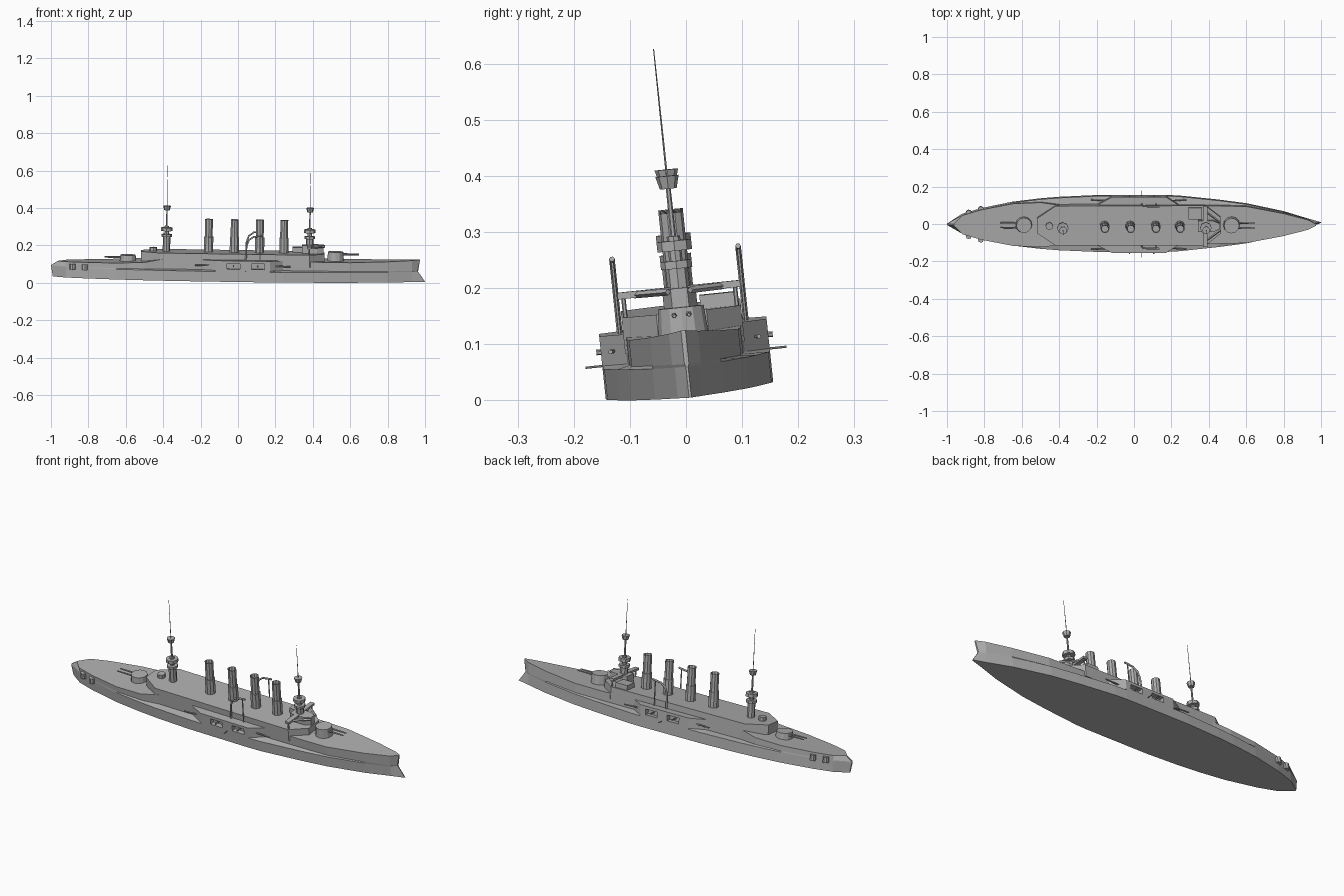
import bpy, bmesh, math
from mathutils import Matrix, Vector

if "Cube" in bpy.data.objects:
    bpy.data.objects.remove(bpy.data.objects["Cube"])

grey = bpy.data.materials.new("warship_grey")
grey.use_nodes = True
COL = (0.42, 0.42, 0.42, 1)
grey.diffuse_color = COL
next(n for n in grey.node_tree.nodes if n.type == 'BSDF_PRINCIPLED').inputs["Base Color"].default_value = COL
parts = []


def finish(name, bm):
    bmesh.ops.recalc_face_normals(bm, faces=bm.faces)
    me = bpy.data.meshes.new(name)
    bm.to_mesh(me)
    bm.free()
    me.materials.append(grey)
    ob = bpy.data.objects.new(name, me)
    bpy.context.collection.objects.link(ob)
    parts.append(ob)
    return ob


def box(name, x0, x1, y0, y1, z0, z1):
    bm = bmesh.new()
    size = Matrix.Diagonal((x1 - x0, y1 - y0, z1 - z0, 1))
    mid = Matrix.Translation(((x0 + x1) / 2, (y0 + y1) / 2, (z0 + z1) / 2))
    bmesh.ops.create_cube(bm, size=1, matrix=mid @ size)
    return finish(name, bm)


def rod(name, a, b, r, r2=None, sides=8):
    """Cylinder or cone from point a to point b."""
    a, b = Vector(a), Vector(b)
    d = b - a
    bm = bmesh.new()
    m = Matrix.Translation((a + b) / 2) @ d.to_track_quat('Z', 'Y').to_matrix().to_4x4()
    bmesh.ops.create_cone(bm, cap_ends=True, segments=sides, radius1=r,
                          radius2=r if r2 is None else r2, depth=d.length, matrix=m)
    return finish(name, bm)


def prism(name, half, z0, z1):
    """Extruded plan, mirrored over the centreline."""
    plan = half + [(x, -y) for x, y in reversed(half)]
    bm = bmesh.new()
    face = bm.faces.new([bm.verts.new((x, y, z0)) for x, y in plan])
    up = bmesh.ops.extrude_face_region(bm, geom=[face])
    verts = [v for v in up["geom"] if isinstance(v, bmesh.types.BMVert)]
    bmesh.ops.translate(bm, verts=verts, vec=(0, 0, z1 - z0))
    return finish(name, bm)


# Hull: stations of x, lower half beam, upper half beam, deck height
stations = [(-1, .004, .004, .083), (-.92, .05, .05, .085), (-.82, .08, .08, .086),
            (-.65, .115, .113, .088), (-.5, .133, .12, .095), (-.4, .141, .107, .113),
            (-.2, .15, .107, .113), (-.12, .15, .15, .113), (.17, .15, .15, .113),
            (.24, .147, .105, .113), (.45, .125, .102, .107), (.6, .105, .098, .107),
            (.8, .062, .06, .111), (.93, .022, .026, .116), (1, .002, .004, .12)]
bm = bmesh.new()
rings = []
for i, (x, low, up, deck) in enumerate(stations):
    xs = [x] * 4
    if i == 0:
        xs = [-.99, -1, -1, -.965]
    if i == len(stations) - 1:
        xs = [1, .962, .96, .972]
    side = list(zip(xs, (low, low, up, up), (0, .055, .06, deck)))
    ring = side + [(px, -py, pz) for px, py, pz in reversed(side)]
    rings.append([bm.verts.new(p) for p in ring])
for a, b in zip(rings, rings[1:]):
    for k in range(8):
        j = (k + 1) % 8
        bm.faces.new((a[k], a[j], b[j], b[k]))
bm.faces.new(rings[0])
bm.faces.new(rings[-1])
hull = finish("hull", bm)

# Gun embrasures cut into the midship sides
for s in (-1, 1):
    for x0 in (-.06, .07):
        y = sorted((s * .125, s * .2))
        cutter = box("cutter", x0, x0 + .07, y[0], y[1], .068, .098)
        parts.remove(cutter)
        cutter.hide_render = True
        mod = hull.modifiers.new("embrasure", 'BOOLEAN')
        mod.object = cutter
        mod.solver = 'EXACT'
        bpy.context.view_layer.objects.active = hull
        bpy.ops.object.modifier_apply(modifier=mod.name)
        bpy.data.objects.remove(cutter)

# Superstructure
prism("superstructure", [(-.52, .04), (-.42, .107), (.38, .107), (.46, .045)], .08, .145)
prism("chart_house", [(.34, .03), (.42, .03), (.455, .015)], .145, .188)
box("fore_deckhouse", .29, .36, .035, .098, .145, .17)
rod("aft_control_tower", (-.455, 0, .145), (-.455, 0, .165), .02)

# Bridge with wings and diagonal catwalks
box("bridge_wings", .365, .39, -.11, .11, .178, .19)
for s in (-1, 1):
    rod("bridge_catwalk", (.38, s * .08, .183), (.46, s * .02, .183), .006, sides=4)
    rod("bridge_post", (.378, s * .1, .14), (.378, s * .1, .18), .004, sides=6)

# Main turrets with twin guns
for name, x, d, z0, z1 in (("fore", .52, 1, .1, .155), ("aft", -.59, -1, .08, .122)):
    rod(name + "_turret", (x, 0, z0), (x, 0, z1), .045, .041, 12)
    for y in (-.013, .013):
        rod(name + "_gun", (x + d * .03, y, z1 - .013), (x + d * .125, y, z1 - .013), .005, .003)

# Four funnels with wider lower casings and open tops
for x in (-.16, -.022, .113, .243):
    rod("funnel_casing", (x, 0, .14), (x, 0, .225), .026, sides=10)
    funnel = rod("funnel", (x, 0, .22), (x, 0, .32), .022, sides=10)
    bm = bmesh.new()
    bm.from_mesh(funnel.data)
    top = max(bm.faces, key=lambda f: f.calc_center_median().z)
    bmesh.ops.inset_region(bm, faces=[top], thickness=.003)
    bmesh.ops.translate(bm, verts=top.verts, vec=(0, 0, -.02))
    bm.to_mesh(funnel.data)
    bm.free()

# Masts with fighting tops
for name, x, top in (("fore", .38, .575), ("aft", -.385, .604)):
    rod(name + "_mast_base", (x, 0, .14), (x, 0, .225), .02)
    rod(name + "_mast_trunk", (x, 0, .22), (x, 0, .28), .012)
    rod(name + "_mast", (x, 0, .28), (x, 0, .385), .005, .004, 6)
    rod(name + "_topmast", (x, 0, .385), (x, 0, top), .002, .001, 5)
    rod(name + "_lower_platform", (x, 0, .222), (x, 0, .236), .028)
    rod(name + "_searchlight_platform", (x, 0, .254), (x, 0, .272), .031)
    rod(name + "_fighting_top", (x, 0, .365), (x, 0, .388), .015, .021)

# Boat cranes, side guns and stern sponsons on both sides
for s in (-1, 1):
    cu = bpy.data.curves.new("boat_crane", 'CURVE')
    cu.dimensions = '3D'
    cu.bevel_depth = .005
    cu.bevel_resolution = 1
    cu.use_fill_caps = True
    path = [(.04, .11), (.043, .19), (.055, .222), (.08, .24), (.132, .247)]
    sp = cu.splines.new('POLY')
    sp.points.add(len(path) - 1)
    for p, (x, z) in zip(sp.points, path):
        p.co = (x, s * .113, z, 1)
    cu.materials.append(grey)
    crane = bpy.data.objects.new("boat_crane", cu)
    bpy.context.collection.objects.link(crane)
    parts.append(crane)
    rod("crane_stay", (.115, s * .113, .113), (.115, s * .113, .245), .003, sides=6)

    for x in (-.025, .105):
        rod("side_gun", (x, s * .12, .083), (x, s * .158, .083), .004, sides=6)
    rod("broadside_gun", (.04, s * .14, .058), (.04, s * .18, .058), .002, sides=6)
    rod("fore_casemate_gun", (.2, s * .128, .085), (.28, s * .133, .085), .004, sides=6)
    rod("aft_casemate_gun", (-.15, s * .13, .085), (-.23, s * .133, .085), .004, sides=6)
    for x, y in ((-.885, .062), (-.82, .081)):
        rod("stern_sponson", (x, s * y, .045), (x, s * y, .075), .016)

# Settle the whole ship with its list to one side and bow-down trim
pose = (Matrix.Translation((0, .006, .02)) @ Matrix.Rotation(math.radians(6), 4, 'X')
        @ Matrix.Rotation(math.radians(.86), 4, 'Y'))
for ob in parts:
    ob.matrix_world = pose
